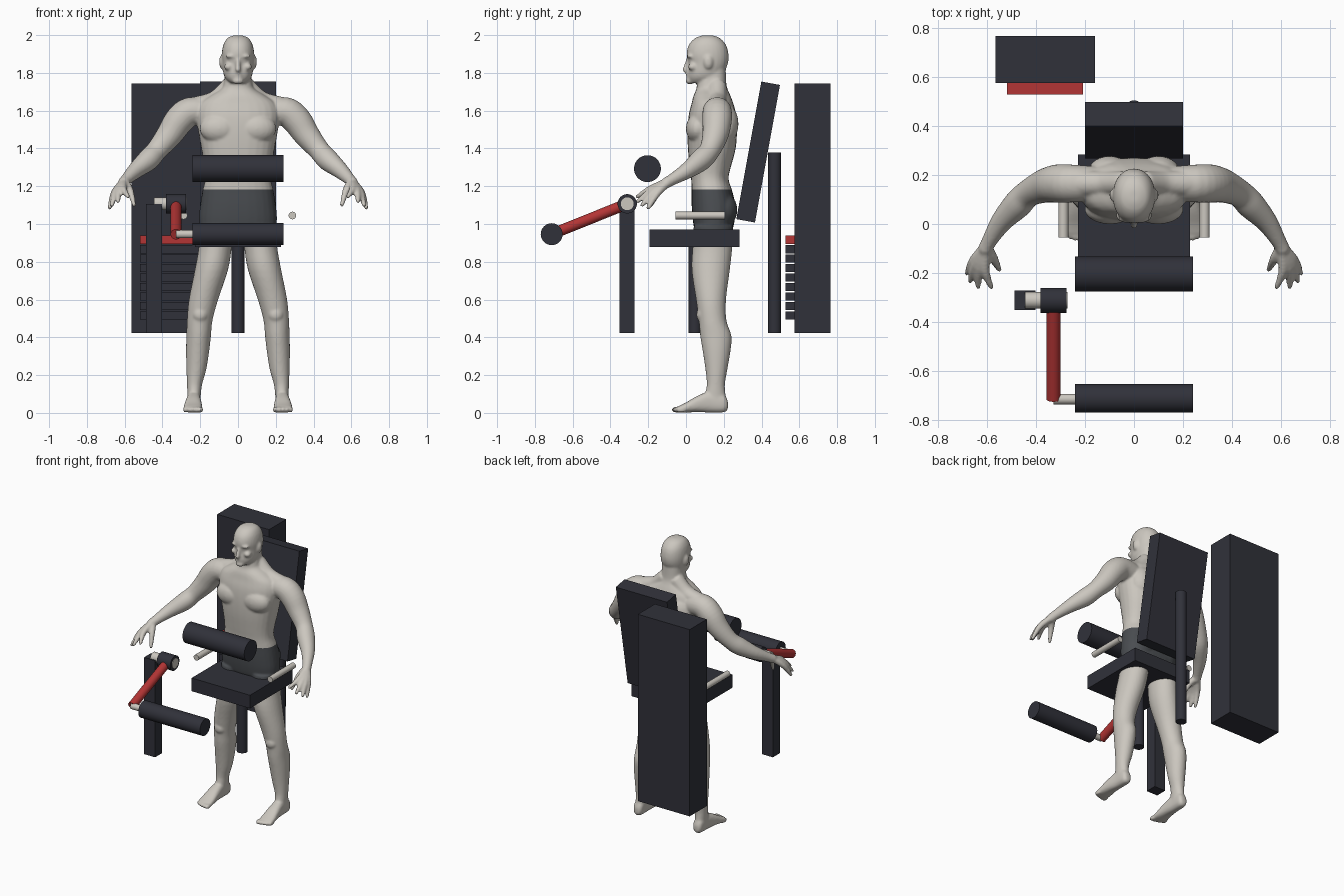
import bpy, bmesh, math
from mathutils import Vector, Matrix

cube = bpy.data.objects.get("Cube")
if cube:
    bpy.data.objects.remove(cube, do_unlink=True)


def material(name, colour):
    m = bpy.data.materials.new(name)
    m.use_nodes = True
    m.diffuse_color = (*colour, 1)
    m.node_tree.nodes["Principled BSDF"].inputs["Base Color"].default_value = (*colour, 1)
    return m


dark = material("dark_padding", (.030, .031, .042))
red = material("red_paint", (.45, .035, .035))
pale = material("pale_grey", (.60, .57, .52))
cloth = material("shorts_cloth", (.068, .074, .082))


def make_object(name, bm, *mats):
    bmesh.ops.recalc_face_normals(bm, faces=bm.faces)
    me = bpy.data.meshes.new(name)
    bm.to_mesh(me)
    bm.free()
    for m in mats:
        me.materials.append(m)
    ob = bpy.data.objects.new(name, me)
    bpy.context.scene.collection.objects.link(ob)
    return ob


def box(name, mat, low, high, tilt=0):
    low, high = Vector(low), Vector(high)
    bm = bmesh.new()
    bmesh.ops.create_cube(bm, size=1, matrix=Matrix.Diagonal((*(high - low), 1)))
    ob = make_object(name, bm, mat)
    ob.location = (low + high) / 2
    ob.rotation_euler.x = math.radians(tilt)


def rod(name, mat, start, end, radius):
    start, end = Vector(start), Vector(end)
    axis = end - start
    bm = bmesh.new()
    turn = Matrix.Translation((start + end) / 2) @ axis.to_track_quat("Z", "Y").to_matrix().to_4x4()
    bmesh.ops.create_cone(bm, cap_ends=True, segments=40, radius1=radius, radius2=radius,
                          depth=axis.length, matrix=turn)
    ob = make_object(name, bm, mat)
    ob.data.shade_smooth()
    ob.data.set_sharp_from_angle(angle=math.radians(40))


# Weight tower and its stack
box("weight_tower", dark, (-.565, .575, .424), (-.16, .766, 1.743))
for i in range(9):
    z = .495 + i * .05
    box("top_weight" if i == 8 else "weight_plate", red if i == 8 else dark,
        (-.518, .527, z), (-.208, .578, z + .043))

# Seat, backrest and posts
box("seat", dark, (-.228, -.192, .877), (.228, .283, .97))
box("backrest", dark, (-.2, .332, 1.011), (.2, .432, 1.751), -10.3)
rod("backrest_post", dark, (0, .469, .424), (0, .469, 1.378), .035)
rod("seat_post", dark, (0, .047, .424), (0, .047, .9), .035)
for side in (-1, 1):
    rod("handle", pale, (side * .288, -.055, 1.045), (side * .288, .207, 1.045), .02)

# Lever with its pivot and padded rollers
box("lever_post", dark, (-.488, -.351, .424), (-.402, -.272, 1.107))
rod("pivot_shaft", pale, (-.445, -.311, 1.107), (-.272, -.311, 1.107), .034)
rod("pivot_hub", dark, (-.382, -.311, 1.107), (-.276, -.311, 1.107), .051)
rod("lever_arm", red, (-.328, -.311, 1.107), (-.328, -.714, .945), .029)
rod("roller_shaft", pale, (-.328, -.714, .946), (-.2, -.714, .946), .021)
rod("shin_roller", dark, (-.241, -.711, .946), (.241, -.711, .946), .058)
rod("thigh_roller", dark, (-.241, -.204, 1.293), (.241, -.204, 1.293), .071)


# Figure: overlapping lofts and blobs fused into one skin
def spline(rows, steps=4):
    rows = [Vector(r) for r in rows]
    pts = [rows[0]] + rows + [rows[-1]]
    out = []
    for a, b, c, d in zip(pts, pts[1:], pts[2:], pts[3:]):
        for k in range(steps):
            t = k / steps
            out.append(b + (c - a) * (t / 2) + (a * 2 - b * 5 + c * 4 - d) * (t * t / 2)
                       + (b * 3 - a - c * 3 + d) * (t ** 3 / 2))
    return out + [rows[-1]]


def skin_rings(bm, rings):
    loops = [[bm.verts.new(p) for p in ring] for ring in rings]
    n = len(loops[0])
    for a, b in zip(loops, loops[1:]):
        for i in range(n):
            j = (i + 1) % n
            bm.faces.new((a[i], a[j], b[j], b[i]))
    bm.faces.new(loops[0][::-1])
    bm.faces.new(loops[-1])


def circle(power=1, n=28):
    for i in range(n):
        c, s = math.cos(math.tau * i / n), math.sin(math.tau * i / n)
        yield math.copysign(abs(c) ** power, c), math.copysign(abs(s) ** power, s)


def loft(bm, rows, side=1, power=1, along_y=False):
    rings = []
    for u0, u1, v0, v1, w in spline(rows):
        ring = []
        for c, s in circle(power):
            u, v = (u0 + u1 + c * (u1 - u0)) / 2, (v0 + v1 + s * (v1 - v0)) / 2
            ring.append((side * u, w, v) if along_y else (side * u, v, w))
        rings.append(ring)
    skin_rings(bm, rings)


def tube(bm, rows, side=1):
    pts = spline(rows)
    rings = []
    for i, p in enumerate(pts):
        run = pts[min(i + 1, len(pts) - 1)].xyz - pts[max(i - 1, 0)].xyz
        u = run.cross(Vector((0, 0, 1)) if abs(run.z) < abs(run.length) * .95 else Vector((1, 0, 0))).normalized()
        v = run.cross(u).normalized()
        ring = [p.xyz + (u * c + v * s) * p[3] for c, s in circle()]
        rings.append([(side * q.x, q.y, q.z) for q in ring])
    skin_rings(bm, rings)
    blob(bm, pts[-1].xyz, (pts[-1][3],) * 3, side)


def blob(bm, centre, radii, side=1):
    place = Matrix.Translation((side * centre[0], centre[1], centre[2]))
    bmesh.ops.create_uvsphere(bm, u_segments=20, v_segments=12, radius=1,
                              matrix=place @ Matrix.Diagonal((*radii, 1)))


bm = bmesh.new()

# Head and torso, given as half width, front, back and height
head = [(.02, .09, .14, 1.999), (.055, .05, .178, 1.985), (.077, .016, .211, 1.95), (.086, .003, .225, 1.9),
        (.084, .012, .222, 1.85), (.078, .008, .2, 1.8), (.066, .01, .18, 1.77), (.042, .02, .14, 1.747)]
torso = [(.066, .085, .21, 1.83), (.075, .06, .213, 1.75), (.09, .055, .22, 1.715), (.145, .04, .235, 1.68),
         (.2, .03, .25, 1.64), (.22, .015, .265, 1.58), (.212, .008, .27, 1.5), (.194, .01, .263, 1.4),
         (.176, .02, .237, 1.3), (.173, .027, .225, 1.24), (.187, .03, .243, 1.18), (.2, .03, .262, 1.1),
         (.206, .036, .258, 1.02), (.19, .05, .24, .96), (.11, .09, .2, .92)]
loft(bm, [(-r, r, a, b, z) for r, a, b, z in head], power=.95)
loft(bm, [(-r, r, a, b, z) for r, a, b, z in torso], power=.85)
tube(bm, [(0, .012, 1.875, .01), (0, .002, 1.84, .012), (0, -.004, 1.818, .015)])
blob(bm, (0, .012, 1.792), (.025, .014, .008))
blob(bm, (0, .014, 1.78), (.023, .014, .008))
blob(bm, (0, .02, 1.757), (.03, .022, .018))

leg = [(.02, .205, .04, .25, .99), (.033, .208, .035, .245, .877), (.053, .229, .03, .232, .757),
       (.105, .26, .053, .212, .6), (.135, .27, .068, .214, .49), (.143, .273, .075, .24, .41),
       (.152, .275, .088, .236, .33), (.168, .273, .103, .219, .23), (.19, .27, .11, .206, .15),
       (.197, .268, .1, .21, .09), (.2, .267, .11, .21, .04)]
foot = [(.215, .25, .02, .06, .222), (.2, .266, .003, .1, .2), (.198, .27, .002, .115, .13),
        (.193, .28, .004, .09, .06), (.188, .288, .002, .055, 0), (.187, .29, .002, .036, -.04)]
arm = [(.15, .165, 1.59, .07), (.25, .165, 1.595, .077), (.31, .165, 1.55, .078), (.365, .155, 1.47, .069),
       (.43, .125, 1.39, .056), (.475, .08, 1.34, .058), (.54, .01, 1.285, .044), (.59, -.07, 1.237, .031),
       (.605, -.1, 1.22, .03)]
fingers = [((.655, -.15, 1.165), (.68, -.2, 1.085)), ((.647, -.17, 1.17), (.667, -.232, 1.1)),
           ((.63, -.18, 1.178), (.635, -.255, 1.12)), ((.608, -.185, 1.187), (.582, -.257, 1.145)),
           ((.573, -.14, 1.18), (.55, -.185, 1.1))]

for side in (-1, 1):
    loft(bm, leg, side)
    loft(bm, foot, side, .8, along_y=True)
    for i in range(5):
        x = .2 + i * .02
        blob(bm, (x, -.05 + i * i * .0015, .017), (.016 if i == 0 else .011, .027, .016), side)
    tube(bm, arm, side)
    for knuckle, tip in fingers:
        tube(bm, [(.602, -.09, 1.225, .022), (*knuckle, .019), (*tip, .011)], side)
    # Muscles
    tube(bm, [(.04, .165, 1.73, .05), (.12, .165, 1.655, .05), (.22, .165, 1.62, .055)], side)
    blob(bm, (.098, .062, 1.505), (.105, .063, .078), side)
    blob(bm, (.1, .205, 1.53), (.09, .073, .11), side)
    blob(bm, (.092, .2, 1.075), (.09, .072, .09), side)
    blob(bm, (.2, .085, .52), (.04, .03, .04), side)
    # Face
    blob(bm, (.087, .118, 1.858), (.013, .024, .036), side)
    blob(bm, (.033, .022, 1.888), (.034, .018, .01), side)
    blob(bm, (.032, .03, 1.867), (.015, .015, .011), side)
    blob(bm, (.05, .036, 1.832), (.024, .025, .02), side)

source = make_object("figure_source", bm)
remesh = source.modifiers.new("fuse", "REMESH")
remesh.mode = "VOXEL"
remesh.voxel_size = .0075
smooth = source.modifiers.new("soften", "SMOOTH")
smooth.factor = .5
smooth.iterations = 4
graph = bpy.context.evaluated_depsgraph_get()
fused = bpy.data.meshes.new_from_object(source.evaluated_get(graph))
bpy.data.objects.remove(source, do_unlink=True)

# Shorts cut cleanly between hem and waistband
HEM, WAIST = .885, 1.183
bm = bmesh.new()
bm.from_mesh(fused)
for z in (HEM, WAIST):
    bmesh.ops.bisect_plane(bm, geom=bm.verts[:] + bm.edges[:] + bm.faces[:],
                           plane_co=(0, 0, z), plane_no=(0, 0, 1))
for f in bm.faces:
    c = f.calc_center_median()
    f.material_index = int(HEM < c.z < WAIST and abs(c.x) < .35)
figure = make_object("seated_figure", bm, pale, cloth)
figure.name = "standing_figure"
figure.data.shade_smooth()
